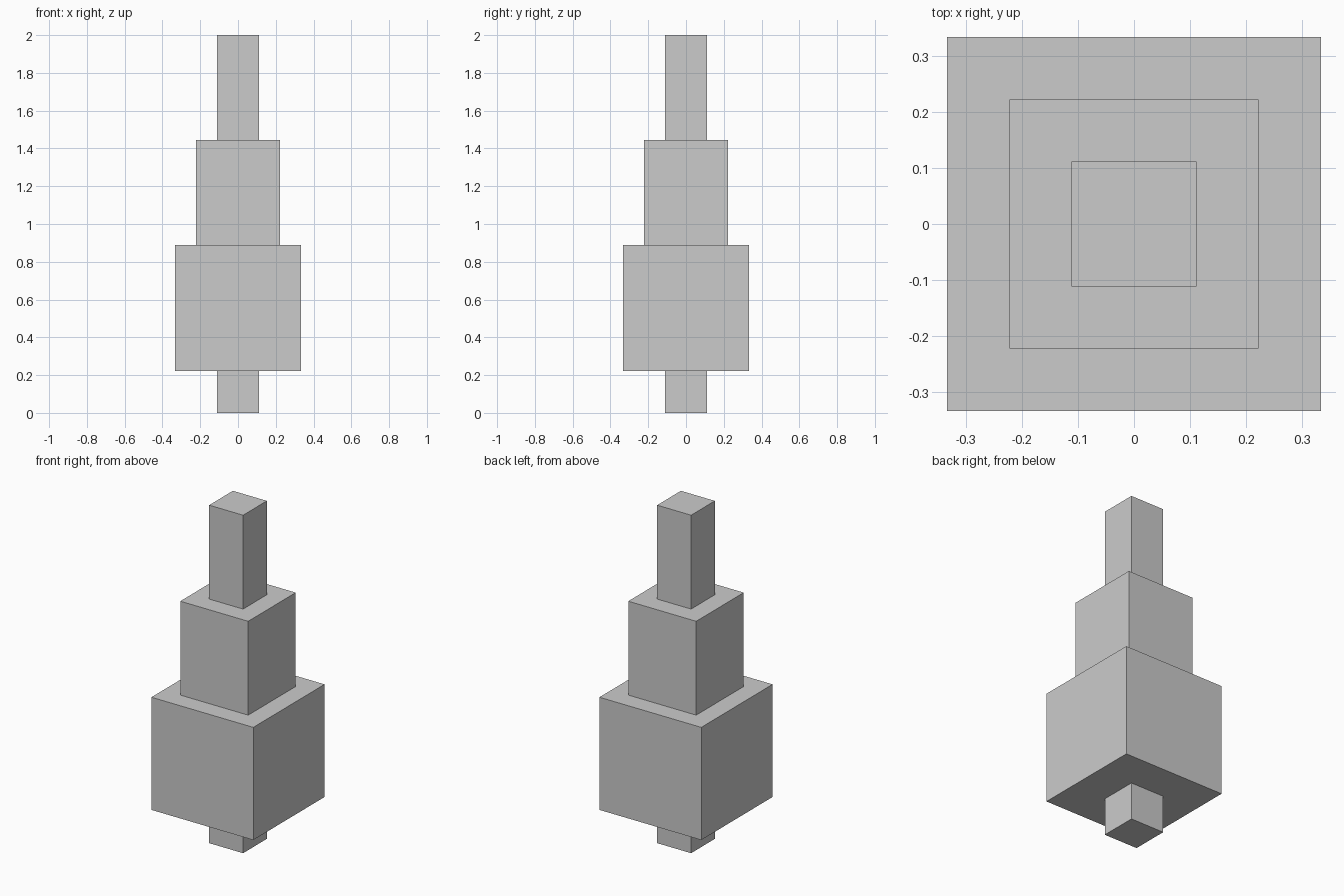
import bpy

if "Cube" in bpy.data.objects:
    bpy.data.objects.remove(bpy.data.objects["Cube"])

U = 1 / 9  # the model sits on a grid of ninths


def add_tier(name, half_width, bottom, top):
    """Square block centred on the z axis, measured in grid units."""
    bpy.ops.mesh.primitive_cube_add(size=1, location=(0, 0, (bottom + top) / 2 * U))
    tier = bpy.context.object
    tier.name = name
    tier.scale = (2 * half_width * U, 2 * half_width * U, (top - bottom) * U)
    bpy.ops.object.transform_apply(location=False, rotation=False, scale=True)


# Short stem, then three tiers narrowing upward
add_tier("trunk", 1, 0, 2)
add_tier("lower_tier", 3, 2, 8)
add_tier("middle_tier", 2, 8, 13)
add_tier("top_tier", 1, 13, 18)
